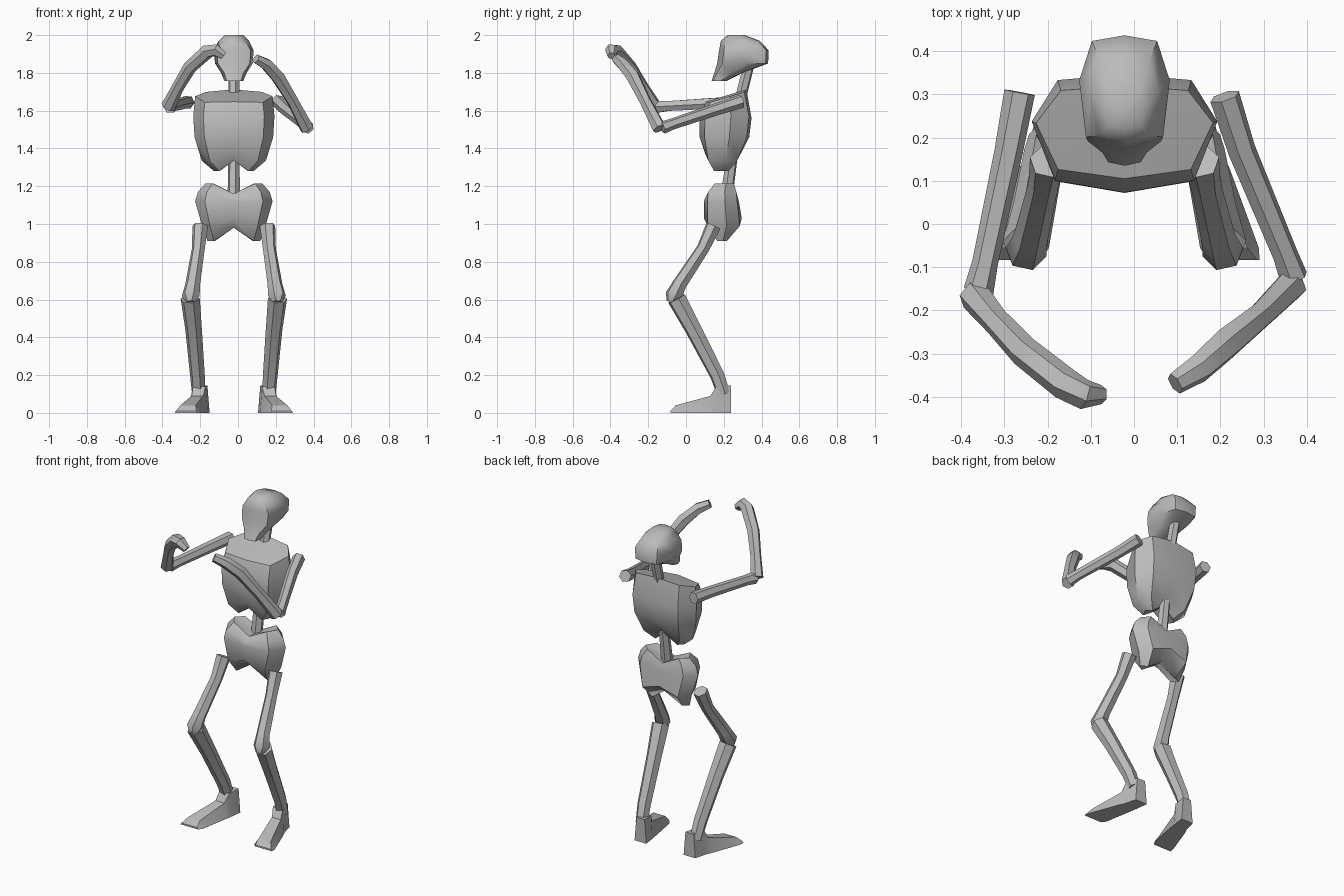
import bpy, bmesh, math
from mathutils import Vector

if "Cube" in bpy.data.objects:
    bpy.data.objects.remove(bpy.data.objects["Cube"], do_unlink=True)

CX = -0.022  # plane of symmetry of the body

bone = bpy.data.materials.new("bone_grey")
bone.use_nodes = True
GREY = (0.5, 0.5, 0.5, 1)
bone.diffuse_color = GREY
bone.node_tree.nodes["Principled BSDF"].inputs["Base Color"].default_value = GREY


def loft(name, rings, mirror=False, angle=45):
    """Skin a list of closed rings and cap both ends with fans."""
    bm = bmesh.new()
    loops = []
    for ring in rings:
        pts = [Vector(p) for p in ring]
        if mirror:
            pts = [Vector((2 * CX - p.x, p.y, p.z)) for p in pts]
        loops.append([bm.verts.new(p) for p in pts])
    n = len(loops[0])
    for a, b in zip(loops, loops[1:]):
        for i in range(n):
            j = (i + 1) % n
            bm.faces.new((a[i], a[j], b[j], b[i]))
    for end in (loops[0], loops[-1]):
        hub = bm.verts.new((end[0].co + end[n // 2].co) / 2)
        for i in range(n):
            bm.faces.new((end[i], end[(i + 1) % n], hub))
    bmesh.ops.recalc_face_normals(bm, faces=bm.faces)
    mesh = bpy.data.meshes.new(name)
    bm.to_mesh(mesh)
    bm.free()
    mesh.materials.append(bone)
    obj = bpy.data.objects.new(name, mesh)
    bpy.context.collection.objects.link(obj)
    bpy.ops.object.select_all(action="DESELECT")
    bpy.context.view_layer.objects.active = obj
    obj.select_set(True)
    bpy.ops.object.shade_smooth_by_angle(angle=math.radians(angle))


def body_ring(z, w, front, back, lift=0, tilt=0, corner=0.75):
    """Eight-sided section; lift raises the centre line, tilt slopes it to the back."""
    half = [(0, 0, lift), (corner, 0.1, 0), (1, 0.6, 0), (0.72, 0.95, 0), (0, 1, lift)]
    pts = [(CX + w * x, front + (back - front) * t, z + up + tilt * (t - 0.5))
           for x, t, up in half]
    return pts + [(2 * CX - x, y, h) for x, y, h in pts[3:0:-1]]


def limb(name, path, mirror=False, sides=6):
    """Tapered bone along points of (x, y, z, radius)."""
    centres = [Vector(p[:3]) for p in path]
    rings = []
    for i, c in enumerate(centres):
        d = (centres[min(i + 1, len(path) - 1)] - centres[max(i - 1, 0)]).normalized()
        u = d.cross(Vector((0.2, 0.9, 0.4))).normalized()
        v = d.cross(u)
        turn = [math.tau * k / sides for k in range(sides)]
        rings.append([c + path[i][3] * (math.cos(a) * u + math.sin(a) * v) for a in turn])
    loft(name, rings, mirror)


# Skull with jaw
loft("skull", [
    body_ring(2.0, 0.05, 0.22, 0.31),
    body_ring(1.97, 0.08, 0.185, 0.39),
    body_ring(1.92, 0.105, 0.175, 0.437, 0, 0, 0.85),
    body_ring(1.85, 0.1, 0.165, 0.435, 0, 0, 0.85),
    body_ring(1.8, 0.068, 0.15, 0.3),
    body_ring(1.757, 0.05, 0.135, 0.215),
])

# Rib cage, with two lobes at the bottom
loft("rib_cage", [
    body_ring(1.67, 0.205, 0.105, 0.32, 0.01, 0.065),
    body_ring(1.57, 0.215, 0.073, 0.347, -0.01),
    body_ring(1.46, 0.208, 0.072, 0.335),
    body_ring(1.335, 0.17, 0.1, 0.28, 0.04),
    body_ring(1.28, 0.105, 0.14, 0.23, 0.055),
])

# Pelvis, notched above and below
loft("pelvis", [
    body_ring(1.215, 0.15, 0.14, 0.26, -0.055),
    body_ring(1.17, 0.19, 0.1, 0.275, -0.035),
    body_ring(1.12, 0.205, 0.095, 0.28),
    body_ring(0.99, 0.168, 0.095, 0.295, 0.04),
    body_ring(0.91, 0.14, 0.16, 0.22, 0.07),
])

# Neck and spine
limb("neck", [(CX, 0.29, 1.67, 0.03), (CX, 0.335, 1.85, 0.03)])
limb("spine", [(CX, 0.215, 1.15, 0.034), (CX, 0.245, 1.36, 0.03)])


def foot_ring(y, x, w, top, narrow):
    return [(x - w, y, 0), (x + w, y, 0), (x + w * narrow, y, top), (x - w * narrow, y, top)]


# Legs are mirrored
for side, flip in (("right", False), ("left", True)):
    limb(side + "_thigh", [
        (-0.2, 0.145, 0.99, 0.042), (-0.21, 0.09, 0.87, 0.035), (-0.24, -0.035, 0.68, 0.04),
        (-0.25, -0.065, 0.62, 0.048), (-0.25, -0.08, 0.585, 0.025)], flip)
    limb(side + "_shin", [
        (-0.253, -0.05, 0.605, 0.052), (-0.235, 0.04, 0.44, 0.045),
        (-0.215, 0.165, 0.2, 0.04), (-0.208, 0.2, 0.1, 0.036)], flip)
    loft(side + "_foot", [
        foot_ring(0.237, -0.19, 0.04, 0.145, 0.7), foot_ring(0.16, -0.205, 0.045, 0.14, 0.75),
        foot_ring(0.13, -0.215, 0.05, 0.09, 0.6), foot_ring(-0.055, -0.265, 0.068, 0.04, 0.6),
        foot_ring(-0.083, -0.275, 0.06, 0.01, 0.9)], flip, 30)

# Right arm, hand hooked over the brow
limb("right_upper_arm", [
    (-0.265, 0.305, 1.645, 0.036), (-0.29, 0.17, 1.64, 0.033),
    (-0.345, -0.09, 1.625, 0.03), (-0.36, -0.155, 1.62, 0.035)])
limb("right_forearm", [
    (-0.37, -0.165, 1.62, 0.038), (-0.32, -0.225, 1.72, 0.032), (-0.255, -0.295, 1.83, 0.036),
    (-0.16, -0.37, 1.915, 0.038), (-0.115, -0.395, 1.92, 0.035), (-0.075, -0.395, 1.89, 0.022)])

# Left arm, held lower
limb("left_upper_arm", [
    (0.21, 0.295, 1.65, 0.036), (0.25, 0.17, 1.61, 0.033),
    (0.35, -0.07, 1.53, 0.03), (0.37, -0.125, 1.51, 0.034)])
limb("left_forearm", [
    (0.365, -0.14, 1.505, 0.038), (0.29, -0.215, 1.65, 0.032), (0.21, -0.28, 1.78, 0.038),
    (0.15, -0.335, 1.845, 0.034), (0.095, -0.37, 1.875, 0.026)])
